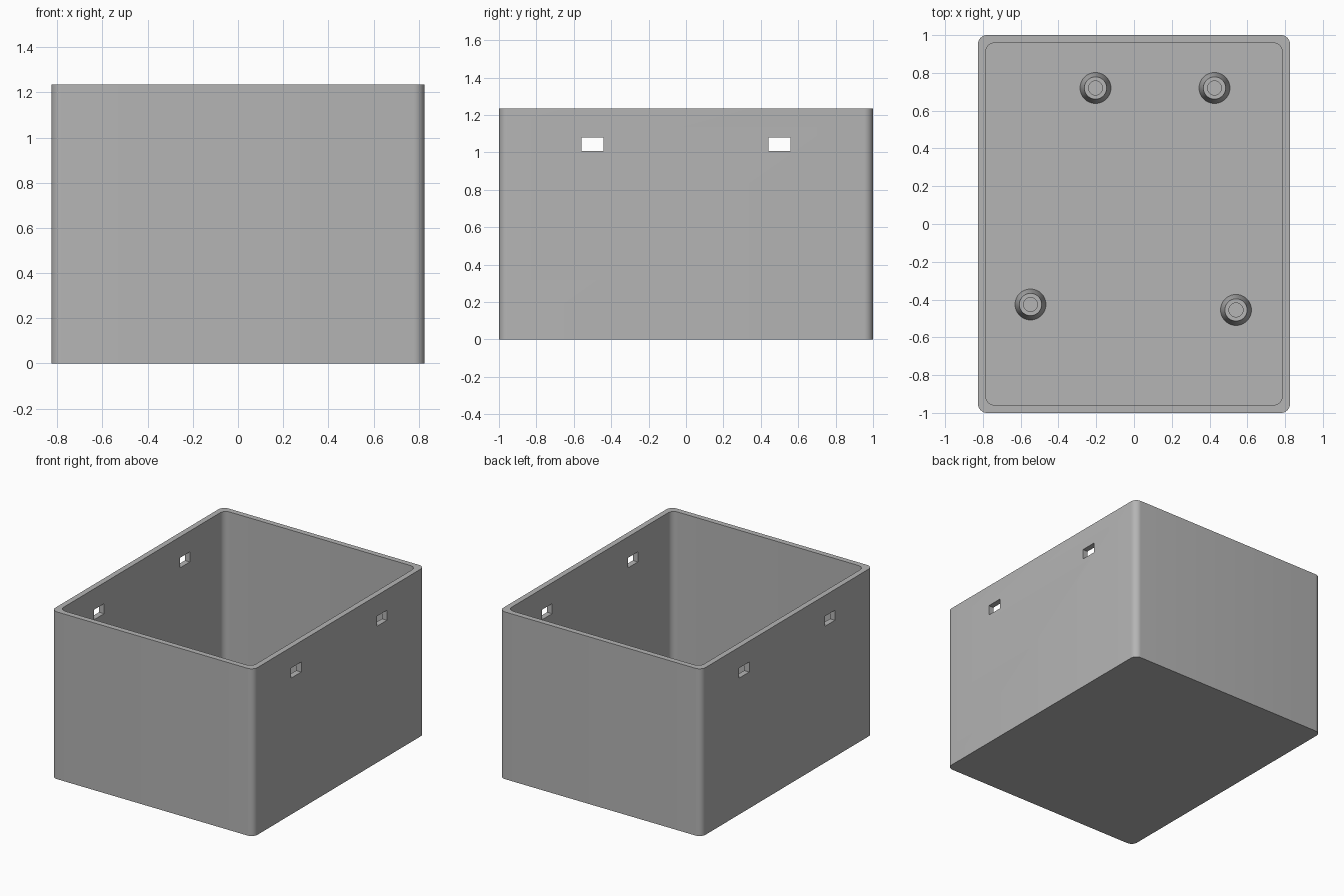
import bpy, bmesh, math

cube = bpy.data.objects.get("Cube")
if cube:
    bpy.data.objects.remove(cube, do_unlink=True)

HALF_X, HALF_Y, HEIGHT = 0.826, 1.0, 1.235
WALL, CORNER = 0.041, 0.048

grey = bpy.data.materials.new("plain grey")
grey.use_nodes = True
grey.diffuse_color = (0.46, 0.46, 0.46, 1)
grey.node_tree.nodes["Principled BSDF"].inputs["Base Color"].default_value = grey.diffuse_color


def rounded_rect(hx, hy, z, r=CORNER, steps=8):
    """Counter-clockwise outline of a rectangle with rounded corners."""
    points = []
    for i, (sx, sy) in enumerate([(1, 1), (-1, 1), (-1, -1), (1, -1)]):
        for s in range(steps + 1):
            a = math.pi / 2 * (i + s / steps)
            points.append((sx * (hx - r) + r * math.cos(a),
                           sy * (hy - r) + r * math.sin(a), z))
    return points


def circle(r, z, n=48):
    return [(r * math.cos(math.tau * i / n), r * math.sin(math.tau * i / n), z)
            for i in range(n)]


def loft(name, outlines):
    """Skin consecutive outlines and cap the first and last."""
    bm = bmesh.new()
    rings = [[bm.verts.new(p) for p in outline] for outline in outlines]
    for a, b in zip(rings, rings[1:]):
        for i in range(len(a)):
            j = (i + 1) % len(a)
            bm.faces.new((a[i], a[j], b[j], b[i]))
    bm.faces.new(rings[0][::-1])
    bm.faces.new(rings[-1])
    bmesh.ops.recalc_face_normals(bm, faces=bm.faces[:])
    mesh = bpy.data.meshes.new(name)
    bm.to_mesh(mesh)
    bm.free()
    mesh.materials.append(grey)
    obj = bpy.data.objects.new(name, mesh)
    bpy.context.collection.objects.link(obj)
    return obj


def activate(obj):
    bpy.ops.object.select_all(action='DESELECT')
    obj.select_set(True)
    bpy.context.view_layer.objects.active = obj


def smooth(obj):
    activate(obj)
    bpy.ops.object.shade_smooth_by_angle(angle=math.radians(30))


# Open box with rounded corners, an even wall and a floor
ix, iy = HALF_X - WALL, HALF_Y - WALL
box = loft("open_box", [
    rounded_rect(HALF_X, HALF_Y, 0),
    rounded_rect(HALF_X, HALF_Y, HEIGHT),
    rounded_rect(ix, iy, HEIGHT),
    rounded_rect(ix, iy, WALL),
])

# Two pairs of rectangular slots through the side walls
for y in (-0.5, 0.5):
    bpy.ops.mesh.primitive_cube_add(size=1, location=(0, y, 1.044))
    cutter = bpy.context.object
    cutter.name = "slot_cutter"
    cutter.scale = (2, 0.117, 0.074)
    cutter.hide_render = True
    cut = box.modifiers.new("slots", 'BOOLEAN')
    cut.operation, cut.solver, cut.object = 'DIFFERENCE', 'EXACT', cutter
    activate(box)
    bpy.ops.object.modifier_apply(modifier=cut.name)
    bpy.data.objects.remove(cutter, do_unlink=True)
smooth(box)

# Tapered hollow standoffs on the floor
TOP = WALL + 0.113
posts = {"back_right": (-0.204, 0.72), "back_left": (0.426, 0.72),
         "front_right": (-0.548, -0.426), "front_left": (0.54, -0.455)}
for place, (x, y) in posts.items():
    post = loft(place + "_standoff", [
        circle(0.082, WALL - 0.005), circle(0.082, WALL), circle(0.059, TOP),
        circle(0.037, TOP), circle(0.037, WALL + 0.001)])
    post.location = (x, y, 0)
    smooth(post)
